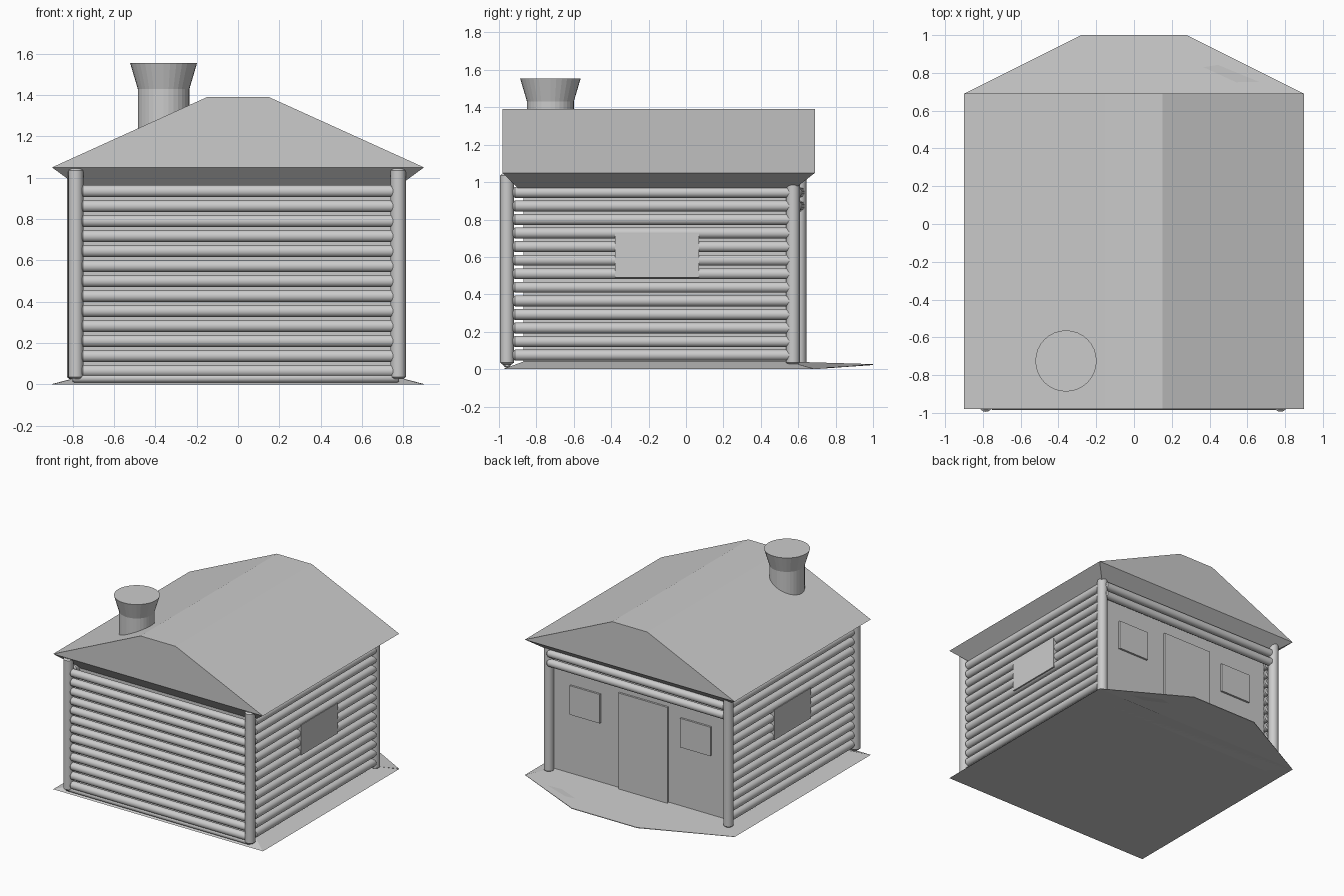
import bpy, bmesh, math
from mathutils import Vector

if "Cube" in bpy.data.objects:
    bpy.data.objects.remove(bpy.data.objects["Cube"])


def make(name, rings, smooth=False):
    """Closed skin through rings that all have the same number of points."""
    bm = bmesh.new()
    loops = [[bm.verts.new(p) for p in r] for r in rings]
    n = len(loops[0])
    for a, b in zip(loops, loops[1:]):
        for i in range(n):
            j = (i + 1) % n
            bm.faces.new((a[i], a[j], b[j], b[i]))
    bm.faces.new(loops[0][::-1])
    bm.faces.new(loops[-1])
    bmesh.ops.recalc_face_normals(bm, faces=bm.faces)
    me = bpy.data.meshes.new(name)
    bm.to_mesh(me)
    bm.free()
    ob = bpy.data.objects.new(name, me)
    bpy.context.collection.objects.link(ob)
    if smooth:
        bpy.ops.object.select_all(action='DESELECT')
        ob.select_set(True)
        bpy.context.view_layer.objects.active = ob
        bpy.ops.object.shade_smooth_by_angle(angle=math.radians(40))
    return ob


def rect(x0, x1, y0, y1, z):
    return [(x0, y0, z), (x1, y0, z), (x1, y1, z), (x0, y1, z)]


def box(name, x0, x1, y0, y1, z0, z1):
    return make(name, [rect(x0, x1, y0, y1, z0), rect(x0, x1, y0, y1, z1)])


def log(name, a, b, r, sides=12):
    """Round log from a to b with small chamfered ends."""
    a, b = Vector(a), Vector(b)
    d = (b - a).normalized()
    u = d.orthogonal().normalized()
    v = d.cross(u)
    rings = []
    for c, k in ((a, 0.7), (a + d * 0.01, 1), (b - d * 0.01, 1), (b, 0.7)):
        rings.append([c + (u * math.cos(t) + v * math.sin(t)) * r * k
                      for t in (2 * math.pi * i / sides for i in range(sides))])
    return make(name, rings, True)


# Walls, with flared skirt at the ground and flared soffit under the eaves
EAVES = (-0.9, 0.9, -0.98, 0.69)
WALLS = (-0.75, 0.75, -0.87, 0.55)
make("walls", [rect(*EAVES, 0), rect(*WALLS, 0.04), rect(*WALLS, 0.94), rect(*EAVES, 1.05)])

# Roof with a flat ridge
profile = [(-0.9, 1.05), (0.9, 1.05), (0.15, 1.39), (-0.15, 1.39)]
make("roof", [[(x, y, z) for x, z in profile] for y in (-0.98, 0.69)])

# Porch step at the back, tapering to a thin edge
porch = [(-0.9, 0.69), (-0.28, 1.0), (0.28, 1.0), (0.9, 0.69), (0.75, 0.55), (-0.75, 0.55)]
low = [0, 0.022, 0.022, 0, 0, 0]
high = [0.002, 0.027, 0.027, 0.002, 0.04, 0.04]
make("porch", [[(x, y, z) for (x, y), z in zip(porch, zs)] for zs in (low, high)])

# Corner posts
for name, x, y in (("front_left_post", -0.785, -0.957), ("front_right_post", 0.775, -0.957),
                   ("back_left_post", -0.79, 0.607), ("back_right_post", 0.775, 0.572)):
    log(name, (x, y, 0.025), (x, y, 1.045), 0.037, 16)

# Stacked logs: full front and sides, only two above the back wall
for i in range(13):
    z = 0.945 - i * 0.0725
    log("front_log", (-0.76, -0.955, z - 0.01), (0.76, -0.955, z - 0.01), 0.03)
    for s in (-1, 1):
        log("side_log", (s * 0.775, -0.925, z), (s * 0.775, 0.575, z), 0.03)
    if i < 2:
        log("back_log", (-0.77, 0.605, z), (0.77, 0.59, z), 0.03)
log("front_sill", (-0.8, -0.957, 0.03), (0.78, -0.957, 0.03), 0.022)

# Door and windows
box("door", -0.235, 0.185, 0.54, 0.565, 0.03, 0.78)
for s in (-1, 1):
    xs = sorted((s * 0.345, s * 0.605))
    box("back_window", *xs, 0.54, 0.565, 0.5, 0.725)
    xs = sorted((s * 0.74, s * 0.808))
    box("side_window", *xs, -0.38, 0.07, 0.49, 0.725)

# Chimney with a flared top
N = 32
make("chimney", [[(-0.36 + r * math.cos(2 * math.pi * i / N),
                   -0.725 + r * math.sin(2 * math.pi * i / N), z) for i in range(N)]
                 for r, z in ((0.125, 1.15), (0.125, 1.43), (0.162, 1.555))])
